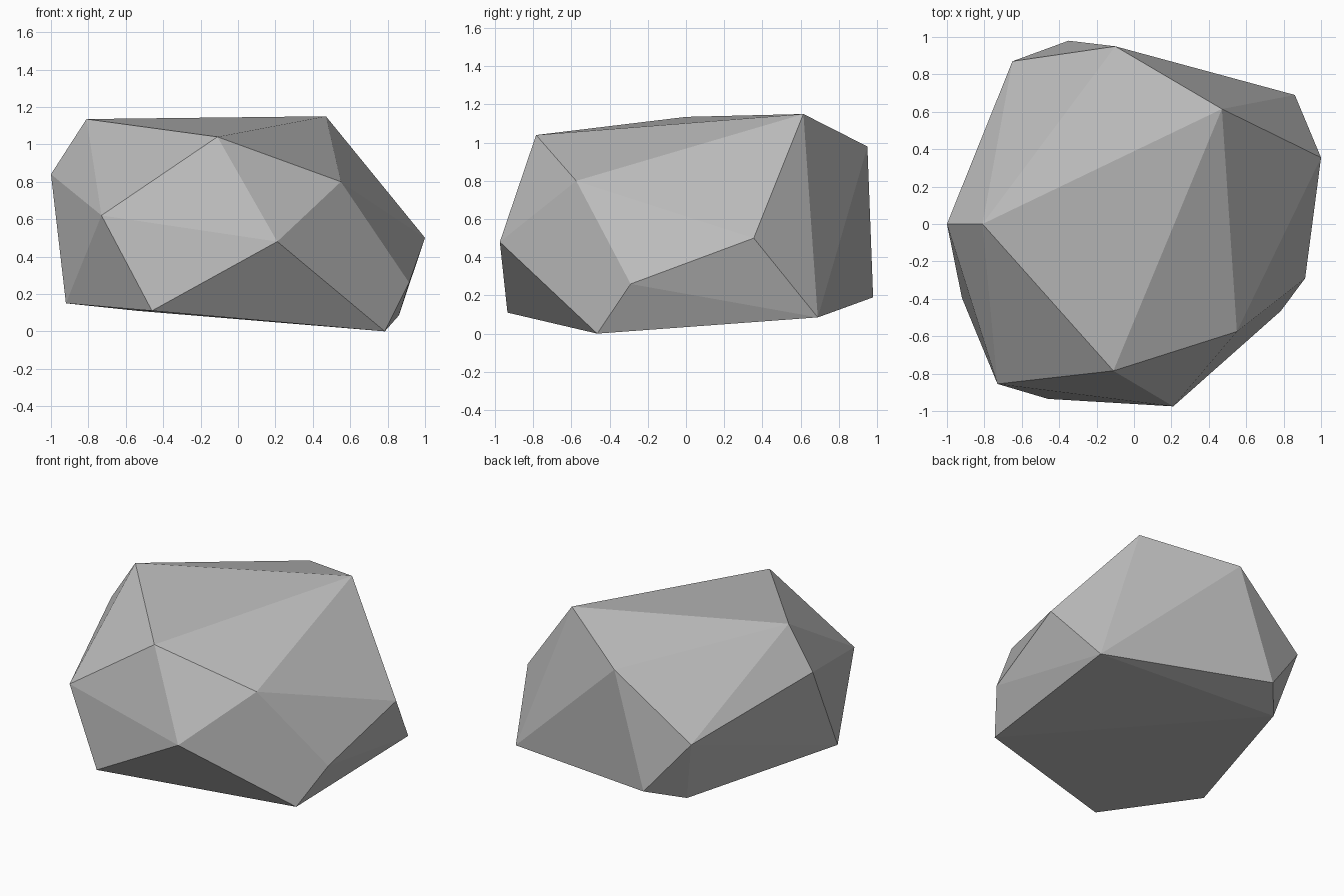
import bpy
import bmesh

# Remove the default cube only
default_cube = bpy.data.objects.get("Cube")
if default_cube:
    bpy.data.objects.remove(default_cube, do_unlink=True)

# Stone colour
stone = bpy.data.materials.new("stone_grey")
stone.use_nodes = True
grey = (0.5, 0.5, 0.5, 1.0)
stone.diffuse_color = grey
stone.node_tree.nodes["Principled BSDF"].inputs["Base Color"].default_value = grey

# Corners of the chipped boulder, grouped by height
top_corners = [(-.81, 0, 1.135), (.47, .615, 1.15), (-.11, -.785, 1.04), (-.1, .95, .98)]
shoulder_corners = [(-1, 0, .84), (.55, -.575, .8), (-.73, -.855, .62), (-.65, .87, .56),
                    (1, .355, .5), (.21, -.975, .48)]
lower_corners = [(.915, -.29, .26), (-.35, .98, .19), (-.92, -.395, .15)]
base_corners = [(-.46, -.935, .11), (-.54, .76, .11), (.86, .69, .085), (.785, -.465, 0)]


def build_boulder(name, corners, material):
    """Wrap the corners in a convex, flat-faceted shell."""
    bm = bmesh.new()
    for corner in corners:
        bm.verts.new(corner)
    bmesh.ops.convex_hull(bm, input=bm.verts[:])
    bmesh.ops.recalc_face_normals(bm, faces=bm.faces[:])
    for face in bm.faces:
        face.smooth = False
    mesh = bpy.data.meshes.new(name)
    bm.to_mesh(mesh)
    bm.free()
    mesh.materials.append(material)
    boulder = bpy.data.objects.new(name, mesh)
    bpy.context.collection.objects.link(boulder)
    return boulder


build_boulder("boulder", top_corners + shoulder_corners + lower_corners + base_corners, stone)
